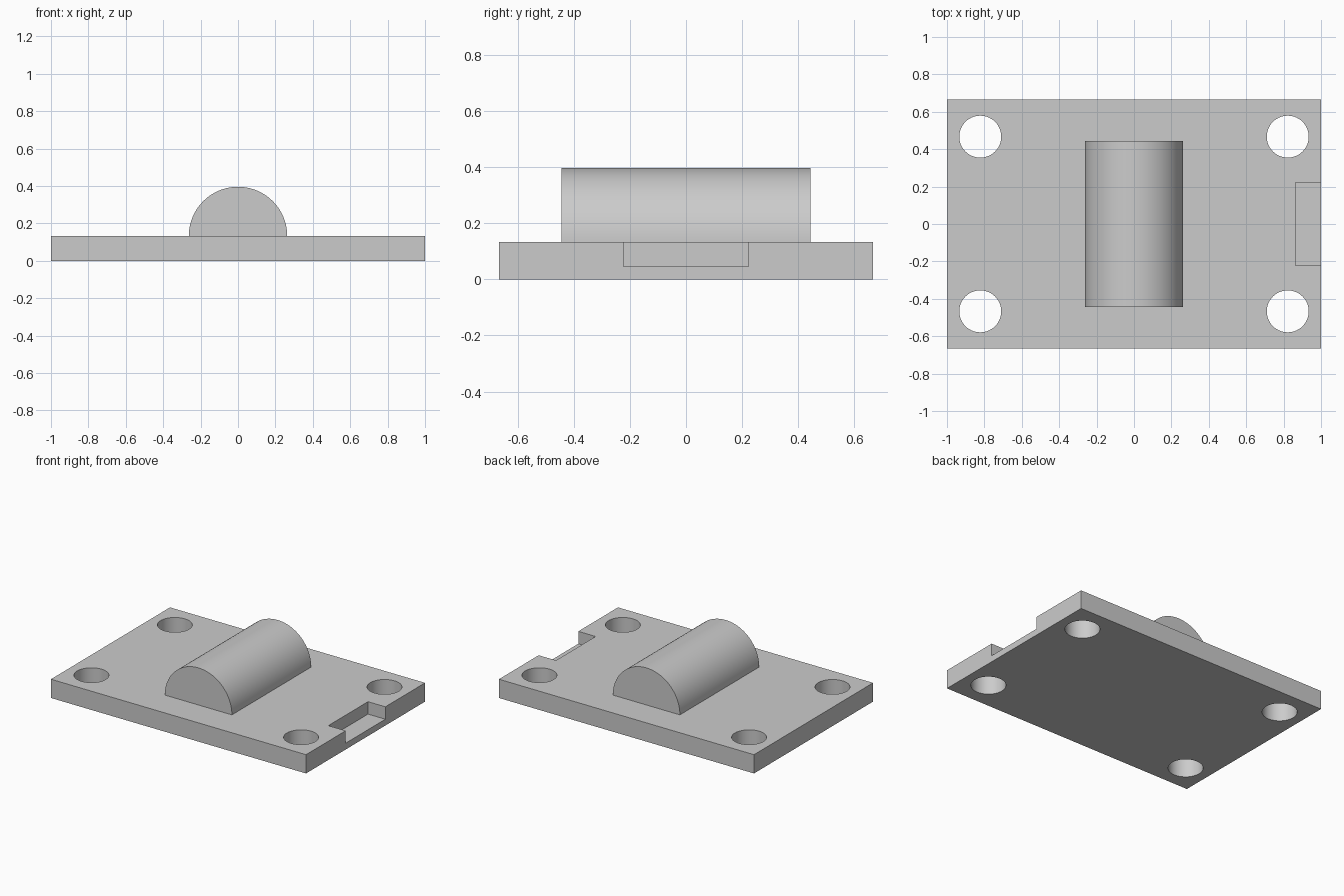
import bpy
import math

if "Cube" in bpy.data.objects:
    bpy.data.objects.remove(bpy.data.objects["Cube"], do_unlink=True)

PLATE_H = 0.133

grey = bpy.data.materials.new("light grey")
grey.use_nodes = True
colour = (0.6, 0.6, 0.6, 1)
grey.diffuse_color = colour
grey.node_tree.nodes["Principled BSDF"].inputs["Base Color"].default_value = colour


def box(name, size, centre):
    bpy.ops.mesh.primitive_cube_add(size=1, location=centre)
    ob = bpy.context.object
    ob.name = name
    ob.scale = size
    bpy.ops.object.transform_apply(location=True, scale=True, rotation=False)
    ob.data.materials.append(grey)
    return ob


def cylinder(name, radius, depth, centre, rotation=(0, 0, 0)):
    bpy.ops.mesh.primitive_cylinder_add(vertices=96, radius=radius, depth=depth,
                                        location=centre, rotation=rotation)
    ob = bpy.context.object
    ob.name = name
    bpy.ops.object.transform_apply(location=True, scale=True, rotation=True)
    ob.data.materials.append(grey)
    return ob


def combine(target, tool, operation):
    mod = target.modifiers.new(tool.name, 'BOOLEAN')
    mod.operation = operation
    mod.solver = 'EXACT'
    mod.object = tool
    bpy.context.view_layer.objects.active = target
    bpy.ops.object.modifier_apply(modifier=mod.name)
    bpy.data.objects.remove(tool, do_unlink=True)


# Base plate
plate = box("mounting_plate", (2, 1.333, PLATE_H), (0, 0, PLATE_H / 2))

# Rounded ridge: the upper half of a lying cylinder, joined to the plate
ridge = cylinder("ridge", 0.263, 0.888, (0, 0, PLATE_H), (math.pi / 2, 0, 0))
lower_half = box("ridge_cutter", (1, 2, 1), (0, 0, PLATE_H - 0.52))
combine(ridge, lower_half, 'DIFFERENCE')
combine(plate, ridge, 'UNION')

# Four corner screw holes
for sx in (-1, 1):
    for sy in (-1, 1):
        hole = cylinder("hole_cutter", 0.112, 1, (sx * 0.822, sy * 0.467, 0))
        combine(plate, hole, 'DIFFERENCE')

# Shallow notch in the left edge
notch = box("notch_cutter", (0.272, 0.444, 0.4), (1, 0, 0.245))
combine(plate, notch, 'DIFFERENCE')

# Smooth the round surfaces, keep edges sharp
bpy.ops.object.select_all(action='DESELECT')
plate.select_set(True)
bpy.context.view_layer.objects.active = plate
bpy.ops.object.shade_smooth_by_angle(angle=math.radians(30))
